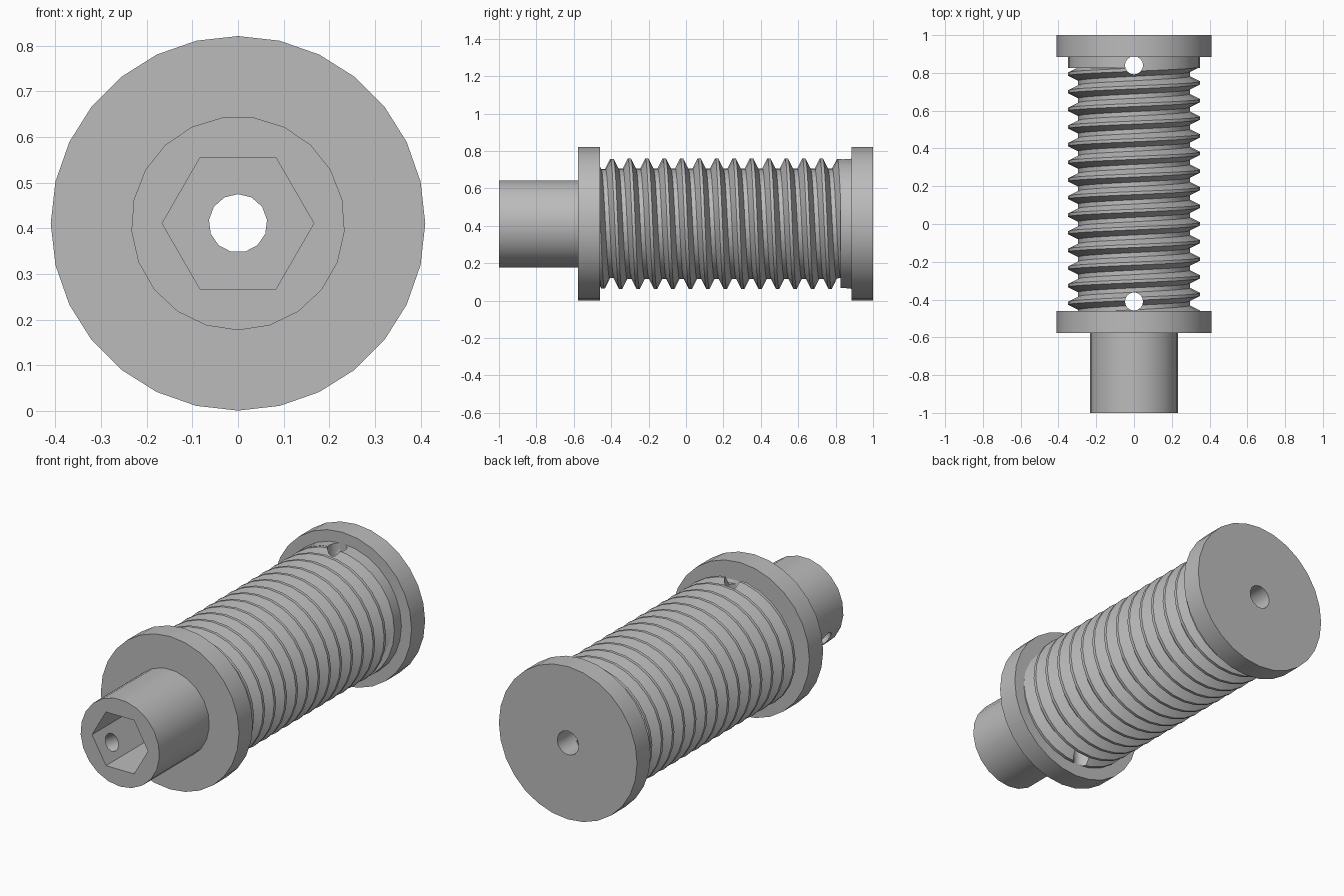
import bpy, bmesh
from math import sin, cos, pi, radians
from mathutils import Matrix, Vector

if "Cube" in bpy.data.objects:
    bpy.data.objects.remove(bpy.data.objects["Cube"], do_unlink=True)

AXIS_Z = 0.411
R_CREST, R_ROOT, PITCH = 0.35, 0.296, 0.0933
SIDES = 28

metal = bpy.data.materials.new("plain grey")
metal.use_nodes = True
grey = (0.5, 0.5, 0.5, 1)
metal.diffuse_color = grey
metal.node_tree.nodes["Principled BSDF"].inputs["Base Color"].default_value = grey


def make_object(name, bm):
    bmesh.ops.recalc_face_normals(bm, faces=bm.faces)
    mesh = bpy.data.meshes.new(name)
    bm.to_mesh(mesh)
    bm.free()
    mesh.materials.append(metal)
    obj = bpy.data.objects.new(name, mesh)
    bpy.context.collection.objects.link(obj)
    return obj


def cylinder(name, radius, sides, centre, depth, turn, spin=0):
    bm = bmesh.new()
    place = (Matrix.Translation((centre[0], centre[1], centre[2] + AXIS_Z))
             @ turn @ Matrix.Rotation(spin, 4, 'Z'))
    bmesh.ops.create_cone(bm, cap_ends=True, segments=sides, radius1=radius,
                          radius2=radius, depth=depth, matrix=place)
    return make_object(name, bm)


def along_y(name, radius, sides, y0, y1, spin=0):
    return cylinder(name, radius, sides, (0, (y0 + y1) / 2, 0), y1 - y0,
                    Matrix.Rotation(pi / 2, 4, 'X'), spin)


def threaded_drum(name, start, turns):
    # one thread period: crest end, root start, root end, next crest start
    profile = [(0, R_CREST), (0.027, R_ROOT), (0.05, R_ROOT), (0.077, R_CREST)]
    step = len(profile)
    rows = step * turns
    bm = bmesh.new()
    grid = {}
    for i in range(SIDES):
        a = 2 * pi * i / SIDES
        for j in range(rows + 1 + (step if i == 0 else 0)):
            dy, r = profile[j % step]
            y = start + dy + PITCH * (j // step + i / SIDES)
            grid[i, j] = bm.verts.new((r * sin(a), y, AXIS_Z + r * cos(a)))

    def at(i, j):
        return grid[0, j + step] if i == SIDES else grid[i, j]

    for i in range(SIDES):
        for j in range(rows):
            bm.faces.new((at(i, j), at(i + 1, j), at(i + 1, j + 1), at(i, j + 1)))
    # close both stepped ends with a fan around the axis
    for j in (0, rows):
        rim = [at(i, j) for i in range(SIDES + 1)]
        rim += [grid[0, j + k] for k in range(step - 1, 0, -1)]
        y = sum(v.co.y for v in rim) / len(rim)
        hub = bm.verts.new((0, y, AXIS_Z))
        for a, b in zip(rim, rim[1:] + rim[:1]):
            bm.faces.new((a, b, hub))
    return make_object(name, bm)


# solid parts
drum = threaded_drum("threaded_drum", -0.5746, 15)
collar = along_y("plain_collar", R_CREST, SIDES, 0.825, 0.9)
front_flange = along_y("front_flange", 0.41, SIDES, -0.577, -0.46)
back_flange = along_y("back_flange", 0.41, SIDES, 0.885, 1.0)
shaft = along_y("drive_shaft", 0.234, 21, -1.0, -0.56, pi)
parts = [drum, collar, front_flange, back_flange, shaft]

# cutters
bore = along_y("bore_cutter", 0.064, 13, -1.2, 1.2)
socket = along_y("hex_socket_cutter", 0.166, 6, -1.2, -0.65, pi / 2)
upright = Matrix.Identity(4)
front_pin = cylinder("front_pin_cutter", 0.048, 16, (0, -0.41, 0), 1.0, upright)
back_pin = cylinder("back_pin_cutter", 0.048, 16, (0, 0.84, 0), 1.0, upright)
out = Vector((cos(radians(210)), 0, sin(radians(210))))
screw = cylinder("set_screw_cutter", 0.046, 16, out * 0.18 + Vector((0, -0.89, 0)),
                 0.25, Matrix.Rotation(radians(240), 4, 'Y'))

cuts = {
    drum: [bore, front_pin, back_pin],
    collar: [bore, back_pin],
    front_flange: [bore],
    back_flange: [bore],
    shaft: [bore, socket, screw],
}
for obj, tools in cuts.items():
    bpy.context.view_layer.objects.active = obj
    for tool in tools:
        mod = obj.modifiers.new(tool.name, 'BOOLEAN')
        mod.operation = 'DIFFERENCE'
        mod.solver = 'EXACT'
        mod.object = tool
        bpy.ops.object.modifier_apply(modifier=mod.name)

for tool in (bore, socket, front_pin, back_pin, screw):
    bpy.data.objects.remove(tool, do_unlink=True)

# smooth round walls, crisp edges
bpy.ops.object.select_all(action='DESELECT')
for obj in parts:
    obj.select_set(True)
bpy.context.view_layer.objects.active = drum
bpy.ops.object.shade_smooth_by_angle(angle=radians(32))
